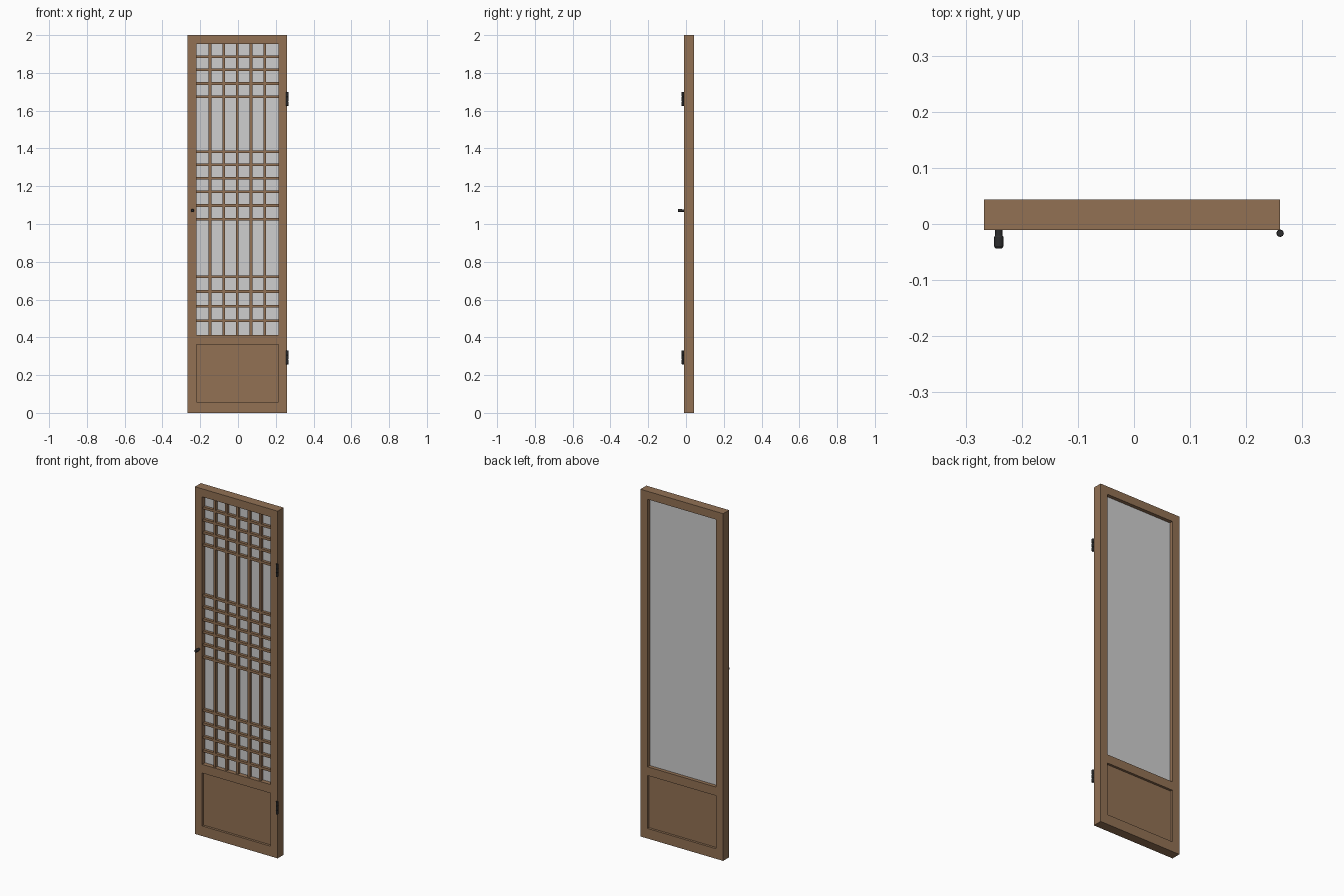
import bpy, bmesh, math
from mathutils import Matrix

if "Cube" in bpy.data.objects:
    bpy.data.objects.remove(bpy.data.objects["Cube"])


def material(name, r, g, b):
    def lin(c):
        c /= 255
        return c / 12.92 if c <= 0.04045 else ((c + 0.055) / 1.055) ** 2.4
    m = bpy.data.materials.new(name)
    m.diffuse_color = (lin(r), lin(g), lin(b), 1)
    m.use_nodes = True
    m.node_tree.nodes["Principled BSDF"].inputs["Base Color"].default_value = m.diffuse_color
    return m


WOOD = material("brown wood", 146, 113, 84)
GLASS = material("pale pane", 207, 207, 207)
METAL = material("black metal", 45, 45, 46)


def finish(name, bm, mat):
    bmesh.ops.recalc_face_normals(bm, faces=bm.faces)
    me = bpy.data.meshes.new(name)
    bm.to_mesh(me)
    bm.free()
    ob = bpy.data.objects.new(name, me)
    me.materials.append(mat)
    bpy.context.collection.objects.link(ob)
    return ob


def pierced_board(name, xs, zs, is_hole, y0, y1, mat):
    """Board from grid lines xs, zs; cells where is_hole(i, j) are left open."""
    bm = bmesh.new()
    v = [[bm.verts.new((x, y0, z)) for z in zs] for x in xs]
    for i in range(len(xs) - 1):
        for j in range(len(zs) - 1):
            if not is_hole(i, j):
                bm.faces.new((v[i][j], v[i + 1][j], v[i + 1][j + 1], v[i][j + 1]))
    bmesh.ops.delete(bm, geom=[p for p in bm.verts if not p.link_faces], context='VERTS')
    ext = bmesh.ops.extrude_face_region(bm, geom=bm.faces[:], use_keep_orig=True)
    new = [g for g in ext["geom"] if isinstance(g, bmesh.types.BMVert)]
    bmesh.ops.translate(bm, verts=new, vec=(0, y1 - y0, 0))
    return finish(name, bm, mat)


def lathe(name, profile, segments, matrix, mat):
    """Spin (radius, height) points around z, then place with matrix."""
    bm = bmesh.new()
    rings = [[bm.verts.new((r * math.cos(2 * math.pi * k / segments),
                            r * math.sin(2 * math.pi * k / segments), h))
              for k in range(segments)] for r, h in profile]
    for a, b in zip(rings, rings[1:]):
        for k in range(segments):
            n = (k + 1) % segments
            bm.faces.new((a[k], a[n], b[n], b[k]))
    bm.faces.new(rings[0])
    bm.faces.new(rings[-1])
    bm.transform(matrix)
    return finish(name, bm, mat)


FRONT, BACK = -0.0105, 0.0435
LEFT, RIGHT = -0.267, 0.26
IN_L, IN_R = -0.221, 0.214
PANEL_LO, PANEL_HI = 0.058, 0.363
PANE_LO, PANE_HI = 0.413, 1.954

# Outer frame with an opening for the lattice and one for the lower panel
pierced_board("door_frame", [LEFT, IN_L, IN_R, RIGHT],
              [0, PANEL_LO, PANEL_HI, PANE_LO, PANE_HI, 2],
              lambda i, j: i == 1 and j in (1, 3), FRONT, BACK, WOOD)

# Recessed lower panel and backing pane
pierced_board("lower_panel", [IN_L, IN_R], [PANEL_LO, PANEL_HI],
              lambda i, j: False, 0.003, 0.030, WOOD)
pierced_board("pane", [IN_L, IN_R], [PANE_LO, PANE_HI],
              lambda i, j: False, 0.015, 0.023, GLASS)

# Lattice: five uprights and three groups of cross bars
HALF = 0.007
bars_x = [IN_L + (IN_R - IN_L) * k / 6 for k in range(1, 6)]
bars_z = [0.487, 0.565, 0.643, 0.721,
          1.026, 1.098, 1.171, 1.242, 1.314, 1.382,
          1.673, 1.744, 1.816, 1.886]
xs = [IN_L] + [b + s for b in bars_x for s in (-HALF, HALF)] + [IN_R]
zs = [PANE_LO] + [b + s for b in bars_z for s in (-HALF, HALF)] + [PANE_HI]
pierced_board("lattice", xs, zs, lambda i, j: i % 2 == 0 and j % 2 == 0,
              -0.001, 0.015, WOOD)

# Pull knob on the left stile, flaring toward the front
knob = lathe("knob", [(0.0065, 0), (0.0065, 0.010), (0.0085, 0.013),
                      (0.0085, 0.029), (0.006, 0.033)], 16,
             Matrix.Translation((-0.241, FRONT, 1.071)) @ Matrix.Rotation(math.pi / 2, 4, 'X'),
             METAL)

# Hinge barrels on the right edge, each with three knuckles
R, H = 0.0065, 0.074
hinge_profile = []
for k in range(3):
    a, b = H * k / 3, H * (k + 1) / 3
    hinge_profile += [(R * 0.85, a + 0.0004), (R, a + 0.0012),
                      (R, b - 0.0012), (R * 0.85, b - 0.0004)]
hinges = [lathe(n, hinge_profile, 16, Matrix.Translation((0.2605, -0.0165, z)), METAL)
          for n, z in (("lower_hinge", 0.257), ("upper_hinge", 1.625))]

# Smooth the round metal parts
for ob in [knob] + hinges:
    bpy.ops.object.select_all(action='DESELECT')
    ob.select_set(True)
    bpy.context.view_layer.objects.active = ob
    bpy.ops.object.shade_smooth_by_angle(angle=math.radians(30))
